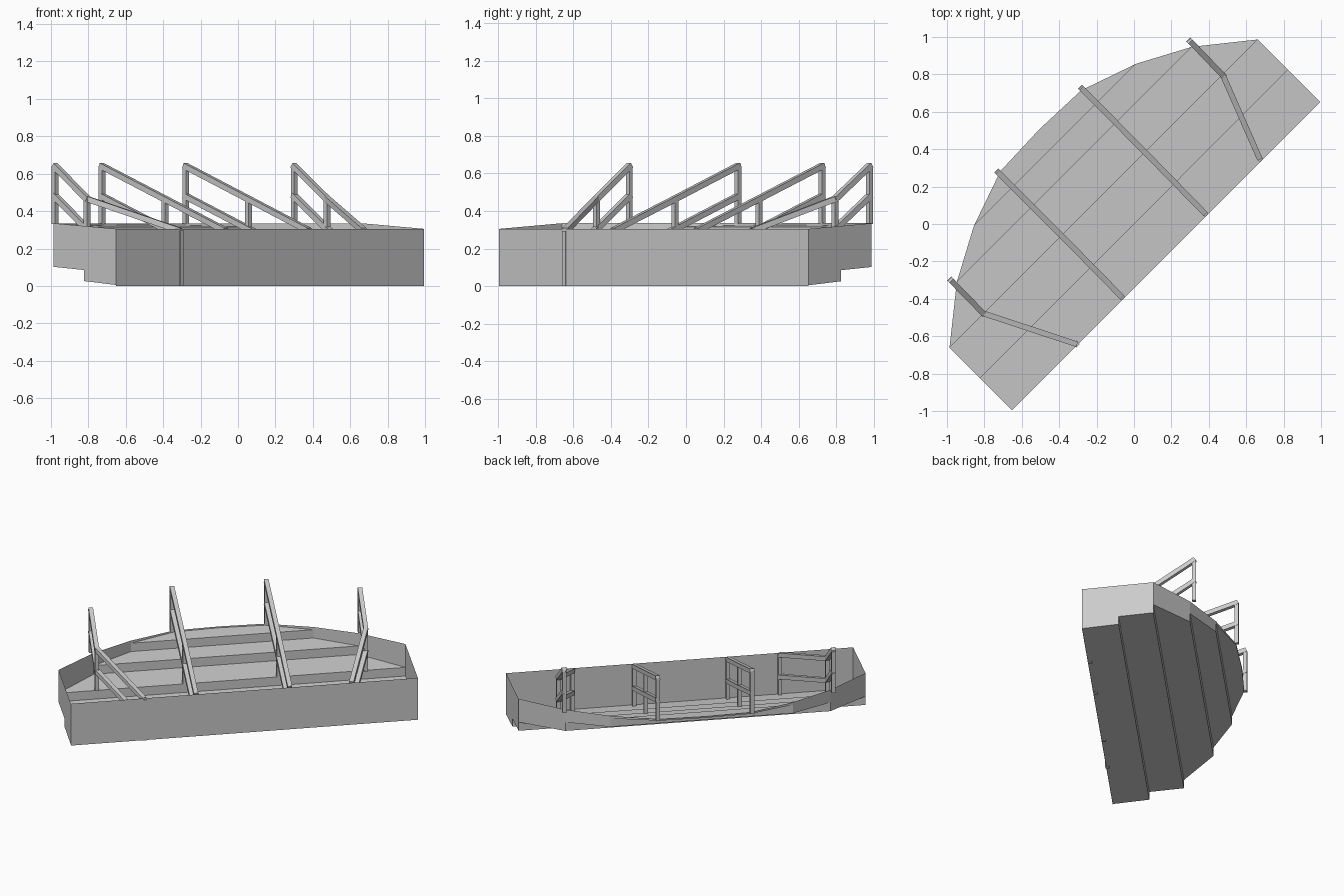
import bpy, bmesh, math
from mathutils import Vector, Matrix

if "Cube" in bpy.data.objects:
    bpy.data.objects.remove(bpy.data.objects["Cube"])

# Everything is laid out with the straight front edge along local x, then turned 45 degrees.
TURN = Matrix.Rotation(math.radians(45), 4, 'Z')


def finish(name, bm):
    bm.transform(TURN)
    me = bpy.data.meshes.new(name)
    bm.to_mesh(me)
    bm.free()
    ob = bpy.data.objects.new(name, me)
    bpy.context.collection.objects.link(ob)
    return ob


def face(bm, *pts):
    bm.faces.new([bm.verts.new(p) for p in pts])


def bar(bm, a, b, w=0.028, extend=0.0):
    a, b = Vector(a), Vector(b)
    d = (b - a).normalized()
    a, b = a - d * extend, b + d * extend
    side = Vector((1, 0, 0)) if abs(d.z) > 0.99 else d.cross(Vector((0, 0, 1))).normalized()
    up = side.cross(d)
    ring = [(side * i + up * j) * w / 2 for i, j in ((-1, -1), (1, -1), (1, 1), (-1, 1))]
    lo = [bm.verts.new(a + r) for r in ring]
    hi = [bm.verts.new(b + r) for r in ring]
    bm.faces.new(lo[::-1])
    bm.faces.new(hi)
    for i in range(4):
        j = (i + 1) % 4
        bm.faces.new((lo[i], lo[j], hi[j], hi[i]))


# Each tread: front depth, back depth, half widths, front and back heights
treads = [(-0.243, 0.0, 1.165, 1.165, 0.005, 0.026),
          (0.0, 0.23, 1.165, 1.165, 0.085, 0.102),
          (0.23, 0.45, 1.165, 0.89, 0.165, 0.18),
          (0.45, 0.598, 0.89, 0.613, 0.243, 0.255),
          (0.598, 0.705, 0.613, 0.305, 0.316, 0.324)]
BACK = (0, 0.716, 0.325)


def rim(v):
    return 0.305 + 0.03 * min(1, (v + 0.243) / 0.473)


# Stepped deck: sloping treads and the risers between them
bm = bmesh.new()
for i, (v0, v1, w0, w1, z0, z1) in enumerate(treads):
    tip = [BACK] if i == 4 else []
    face(bm, (-w0, v0, z0), (w0, v0, z0), (w1, v1, z1), *tip, (-w1, v1, z1))
    if i < 4:
        z2 = treads[i + 1][4]
        face(bm, (-w1, v1, z1), (w1, v1, z1), (w1, v1, z2), (-w1, v1, z2))
finish("stepped_deck", bm)

# Front panel
bm = bmesh.new()
w, v = 1.165, -0.243
face(bm, (-w, v, 0), (w, v, 0), (w, v, 0.305), (-w, v, 0.305))
finish("front_panel", bm)

# Side and curved back walls, mirrored left and right
bm = bmesh.new()
for s in (-1, 1):
    for v0, v1, w0, w1, z0, z1 in treads:
        face(bm, (s * w0, v0, z0), (s * w1, v1, z1), (s * w1, v1, rim(v1)), (s * w0, v0, rim(v0)))
    v1, w1, z1 = treads[-1][1], treads[-1][3], treads[-1][5]
    face(bm, (s * w1, v1, z1), BACK, (0, 0.716, 0.335), (s * w1, v1, 0.335))
finish("outer_wall", bm)

# Handrails: plan positions of back, middle and front posts
rails = {"handrail_1": ((-0.905, 0.478), (-0.908, 0.233), (-0.672, -0.236)),
         "handrail_2": ((-0.318, 0.71), (-0.318, 0.235), (-0.322, -0.228)),
         "handrail_3": ((0.315, 0.71), (0.313, 0.235), (0.308, -0.228)),
         "handrail_4": ((0.903, 0.478), (0.898, 0.225), (0.722, -0.228))}
tops = (0.64, 0.465, 0.295)
feet = (0.33, 0.165, 0.0)
for name, plan in rails.items():
    bm = bmesh.new()
    for (x, y), t, f in zip(plan, tops, feet):
        bar(bm, (x, y, f), (x, y, t), 0.026)
    for drop in (0, 0.16):
        for k in (0, 1):
            bar(bm, (*plan[k], tops[k] - drop), (*plan[k + 1], tops[k + 1] - drop), 0.03,
                0.008 if k == 0 else 0)
    finish(name, bm)
